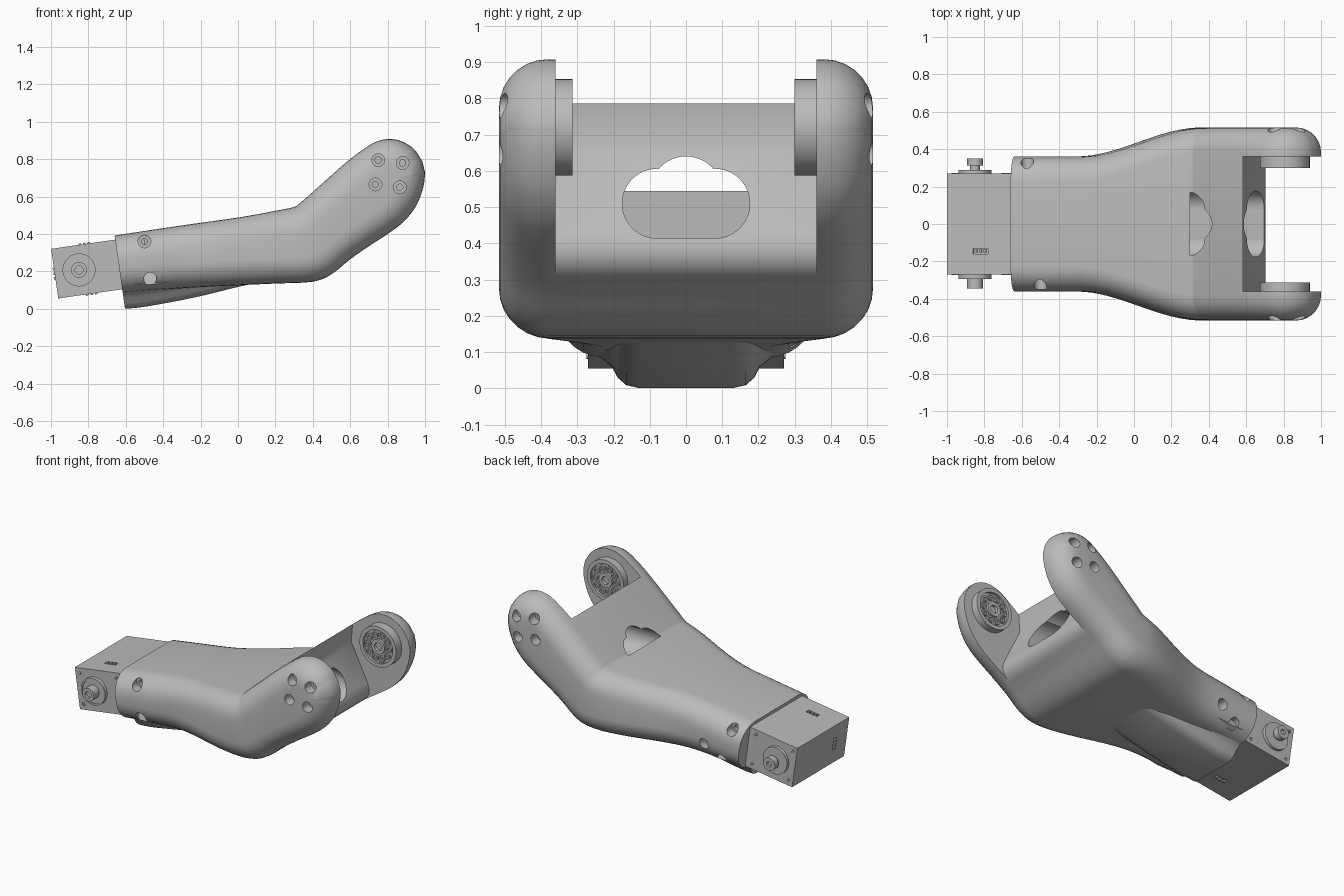
import bpy, bmesh, math
from mathutils import Vector, Matrix

old = bpy.data.objects.get("Cube")
if old:
    bpy.data.objects.remove(old)

grey = bpy.data.materials.new("satin_grey")
grey.use_nodes = True
grey.diffuse_color = (0.5, 0.5, 0.5, 1)
grey.node_tree.nodes["Principled BSDF"].inputs["Base Color"].default_value = (0.5, 0.5, 0.5, 1)


def finish(name, bm):
    bmesh.ops.recalc_face_normals(bm, faces=bm.faces)
    mesh = bpy.data.meshes.new(name)
    bm.to_mesh(mesh)
    bm.free()
    mesh.materials.append(grey)
    obj = bpy.data.objects.new(name, mesh)
    bpy.context.collection.objects.link(obj)
    return obj


def activate(obj):
    bpy.ops.object.select_all(action='DESELECT')
    obj.select_set(True)
    bpy.context.view_layer.objects.active = obj


def smooth(obj, angle=32):
    activate(obj)
    bpy.ops.object.shade_smooth_by_angle(angle=math.radians(angle))


def cut(obj, *cutters):
    for cutter in cutters:
        mod = obj.modifiers.new("cut", 'BOOLEAN')
        mod.operation, mod.solver, mod.object = 'DIFFERENCE', 'EXACT', cutter
        activate(obj)
        bpy.ops.object.modifier_apply(modifier=mod.name)


def discard(*objs):
    for o in objs:
        bpy.data.objects.remove(o)


def prism(name, outline, half):
    """Extrude an x-z outline along y."""
    bm = bmesh.new()
    face = bm.faces.new([bm.verts.new((x, -half, z)) for x, z in outline])
    ext = bmesh.ops.extrude_face_region(bm, geom=[face])["geom"]
    bmesh.ops.translate(bm, vec=(0, 2 * half, 0), verts=[v for v in ext if isinstance(v, bmesh.types.BMVert)])
    return finish(name, bm)


def add_box(bm, centre, size, frame=Matrix()):
    bmesh.ops.create_cube(bm, size=1, matrix=frame @ Matrix.Translation(centre) @ Matrix.Diagonal((*size, 1)))


def add_rod(bm, start, end, radius, segs=32):
    start, end = Vector(start), Vector(end)
    d = end - start
    m = Matrix.Translation((start + end) / 2) @ d.to_track_quat('Z', 'Y').to_matrix().to_4x4()
    bmesh.ops.create_cone(bm, cap_ends=True, segments=segs, radius1=radius, radius2=radius, depth=d.length, matrix=m)


def add_lathe(bm, x, z, side, profile, segs=40):
    """Spin (radius, y) points about an axis along y."""
    rings = []
    for r, y in profile:
        n = segs if r > 0 else 1
        rings.append([bm.verts.new((x + r * math.cos(i * math.tau / segs), side * y,
                                    z + r * math.sin(i * math.tau / segs))) for i in range(n)])
    for a, b in zip(rings, rings[1:]):
        for i in range(segs):
            j = (i + 1) % segs
            quad = [a[i % len(a)], a[j % len(a)], b[j % len(b)], b[i % len(b)]]
            bm.faces.new(list(dict.fromkeys(quad)))


def spline(pts, steps=4):
    p = [Vector(q) for q in pts]
    p = [2 * p[0] - p[1]] + p + [2 * p[-1] - p[-2]]
    out = []
    for a, b, c, d in zip(p, p[1:], p[2:], p[3:]):
        for k in range(steps):
            t = k / steps
            out.append(b + (c - a) * t / 2 + (2 * a - 5 * b + 4 * c - d) * t * t / 2
                       + (3 * b - a - 3 * c + d) * t ** 3 / 2)
    return out + [p[-2]]


# Arm shell: bent side outline with rounded flanks and a widening plan
top = spline([(-.85, .362), (-.62, .398), (-.3, .446), (0, .488), (.2, .524), (.3, .545), (.335, .568),
              (.45, .67), (.58, .785), (.683, .862), (.745, .896), (.81, .908), (.875, .896), (.94, .855), (.985, .79)])
base = spline([(-.85, .05), (-.62, .085), (-.3, .11), (0, .126), (.2, .135), (.4, .145), (.5, .185), (.6, .265),
               (.7, .335), (.8, .4), (.88, .46), (.94, .53), (.975, .6), (.995, .67), (1, .73)])
loop = top + base[::-1]
count, round_r, steps = len(loop), .135, 7


def half_width(x):
    t = min(max((x + .3) / .66, 0), 1)
    return .36 + .156 * t * t * (3 - 2 * t)


bm = bmesh.new()
rings = []
for side in (1, -1):
    order = range(steps, -1, -1) if side > 0 else range(steps + 1)
    for k in order:
        a = k / steps * math.pi / 2
        ring = []
        for i, p in enumerate(loop):
            t = (loop[(i + 1) % count] - loop[i - 1]).normalized()
            q = p + Vector((t.y, -t.x)) * round_r * (1 - math.cos(a))
            ring.append(bm.verts.new((q.x, side * (half_width(p.x) - round_r * (1 - math.sin(a))), q.y)))
        rings.append(ring)
for a, b in zip(rings, rings[1:]):
    for i in range(count):
        j = (i + 1) % count
        bm.faces.new((a[i], a[j], b[j], b[i]))
for ring in (rings[0], rings[-1]):
    for i in range(len(top) - 1):
        bm.faces.new((ring[i], ring[i + 1], ring[count - 2 - i], ring[count - 1 - i]))
shell = finish("arm_shell", bm)

# Keel under the narrow end, flaring into the shell
bm = bmesh.new()
sections = []
for p in spline([(-.8, .0), (-.58, .002), (-.4, .028), (-.2, .068), (-.05, .105), (.1, .14)]):
    low = p.y
    half = [(.13, low), (.165, low + .008), (.188, low + .028), (.205, low + .06),
            (.24, low + .088), (.32, max(low + .112, .13)), (.3, .2)]
    pts = half + [(-y, z) for y, z in half[::-1]]
    sections.append([bm.verts.new((p.x, y, z)) for y, z in pts])
for a, b in zip(sections, sections[1:]):
    for i in range(len(a)):
        j = (i + 1) % len(a)
        bm.faces.new((a[i], a[j], b[j], b[i]))
bm.faces.new(sections[0])
bm.faces.new(sections[-1])
keel = finish("lower_keel", bm)

# Trim the narrow end and open the fork
end_cut = prism("end_cutter", [(-.675, .5), (-.59, -.1), (-1.2, -.1), (-1.2, .5)], 1)
cut(shell, end_cut)
cut(keel, end_cut)
fork_cut = prism("fork_cutter", [(.582, .79), (.572, .67), (.69, .43), (.703, .395), (.7, .36), (.685, .33),
                                 (.65, .297), (.6, .25), (.6, .1), (1.2, .1), (1.2, 1.1), (.582, 1.1)], .36)
cut(shell, fork_cut)

# Three-lobed cable opening in the fork floor
lobes = []
for y, z, r in ((0, .54, .1), (.08, .51, .096), (-.08, .51, .096)):
    bm = bmesh.new()
    add_rod(bm, (.3, y, z), (.9, y, z), r, 48)
    lobes.append(finish("lobe_cutter", bm))
bm = bmesh.new()
add_box(bm, (.6, 0, .475), (.6, .16, .122))
lobes.append(finish("lobe_cutter", bm))
cut(shell, *lobes)

# Counterbored screw holes
pivot = (.807, .72)
tip_holes = [(.75, .795), (.88, .78), (.735, .665), (.865, .65)]
end_holes = {-1: [(-.5, .36), (-.47, .16)], 1: [(-.57, .35), (-.38, .22), (-.49, .14)]}
wide, narrow = bmesh.new(), bmesh.new()
for side in (1, -1):
    for holes, floor in ((tip_holes, .45), (end_holes[side], .29)):
        for x, z in holes:
            add_rod(wide, (x, side * floor, z), (x, side * .7, z), .034)
            add_rod(narrow, (x, side * (floor - .04), z), (x, side * (floor + .02), z), .017, 20)
wide, narrow = finish("hole_cutter", wide), finish("bore_cutter", narrow)
cut(shell, wide, narrow)
discard(end_cut, fork_cut, wide, narrow, *lobes)
smooth(shell)
smooth(keel)

# Pivot horns inside the fork, with hub and ring of bosses
for side, label in ((1, "back"), (-1, "front")):
    bm = bmesh.new()
    f = .3 if side > 0 else .313
    add_lathe(bm, *pivot, side, [(0, f + .02), (.026, f + .02), (.026, f), (.048, f), (.048, f + .015),
                                 (.108, f + .015), (.108, f), (.133, f), (.133, .37), (0, .37)], 48)
    for i in range(10):
        a = i * math.tau / 10
        add_lathe(bm, pivot[0] + .079 * math.cos(a), pivot[1] + .079 * math.sin(a), side,
                  [(0, f + .012), (.011, f + .012), (.011, f + .002), (.021, f + .002), (.021, f + .02), (0, f + .02)], 16)
    smooth(finish(label + "_pivot_horn", bm))

# Tilted motor block with recessed sockets and pins
frame = Matrix.Translation((-.98, 0, .188)) @ Matrix.Rotation(math.radians(-8.2), 4, 'Y')
length, height = .5, .268
bm = bmesh.new()
add_box(bm, (length / 2, 0, 0), (length, .54, height), frame)
motor = finish("motor_block", bm)
recess, pins = bmesh.new(), bmesh.new()
for u, v, along in ((.18, height / 2, (1, 0)), (.18, -height / 2, (1, 0)), (0, 0, (0, 1))):
    du, dv = along
    add_box(recess, (u, -.145, v), (.08 * du + .024 * dv, .03, .08 * dv + .024 * du), frame)
    for k in (-1, 0, 1):
        add_box(pins, (u + k * .025 * du, -.145, v + k * .025 * dv), (.014, .016, .014), frame)
recess = finish("socket_cutter", recess)
cut(motor, recess)
discard(recess)
finish("socket_pins", pins)

# Output shaft, rear knob and corner screws on the motor
shaft = (-.85, .208)
bm = bmesh.new()
add_lathe(bm, *shaft, -1, [(0, .33), (.022, .33), (.022, .345), (.042, .345), (.042, .288), (.077, .288),
                           (.077, .293), (.088, .293), (.088, .26), (0, .26)])
smooth(finish("output_shaft", bm))
bm = bmesh.new()
add_lathe(bm, *shaft, 1, [(0, .335), (.018, .335), (.018, .35), (.042, .35), (.042, .312), (.026, .312),
                          (.026, .29), (.088, .29), (.088, .26), (0, .26)])
smooth(finish("rear_knob", bm))
bm = bmesh.new()
for side in (1, -1):
    for u, v in ((.03, .1), (.03, -.1), (.3, .1), (.3, -.1)):
        p = frame @ Vector((u, 0, v))
        add_lathe(bm, p.x, p.z, side, [(0, .27), (.006, .27), (.006, .274), (.012, .274), (.012, .265), (0, .265)], 16)
smooth(finish("corner_screws", bm))
